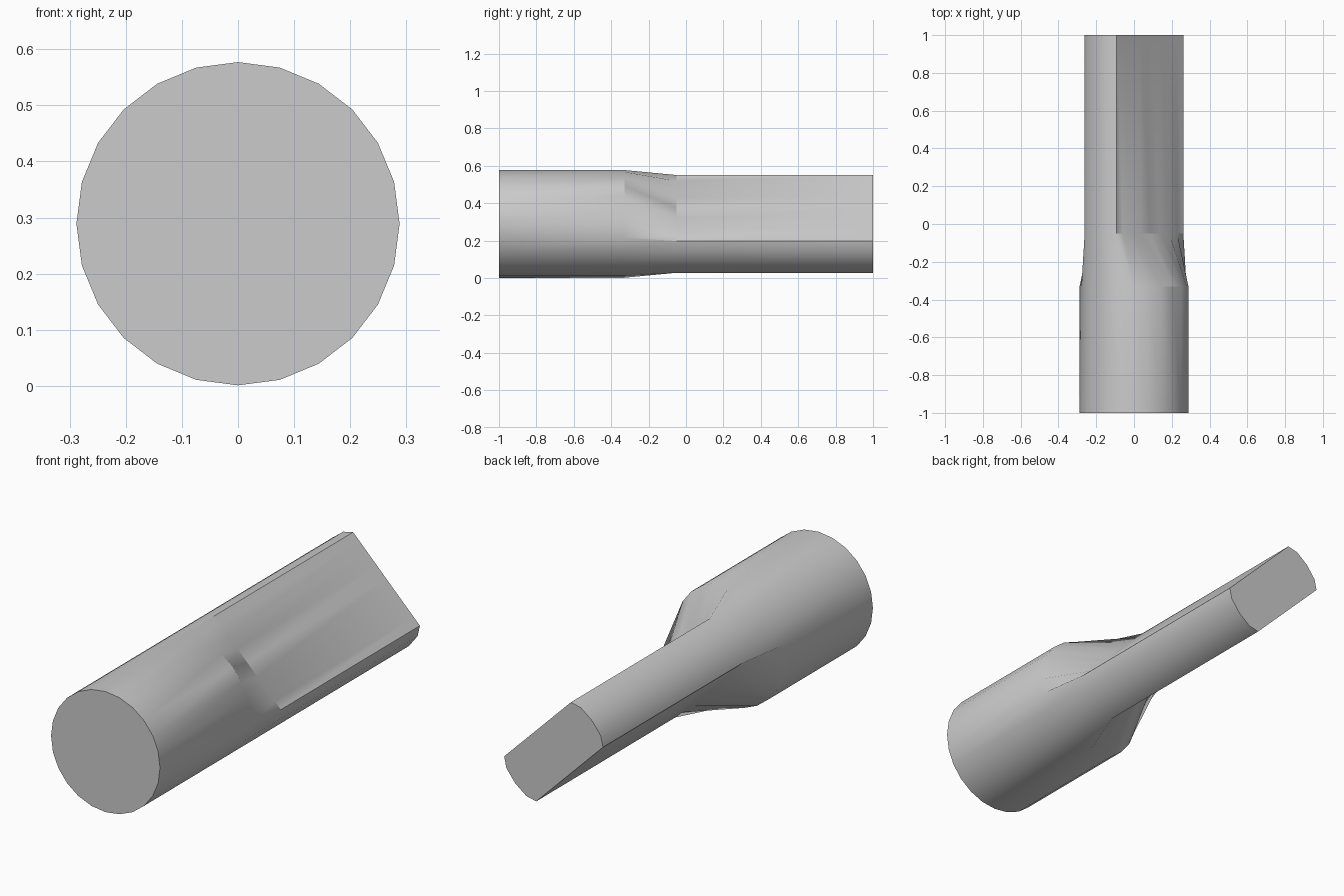
import bpy, bmesh
from math import cos, sin, pi, radians
from mathutils import Vector

if "Cube" in bpy.data.objects:
    bpy.data.objects.remove(bpy.data.objects["Cube"])

SIDES, R, CZ = 24, 0.288, 0.289
HALF_T = 0.12                                   # half thickness of the flat tang
N = Vector((1, 0, 1)).normalized()              # normal of the tilted flats


def ring(bm, y, flat):
    verts = []
    for i in range(SIDES):
        a = 2 * pi * i / SIDES
        p = Vector((R * cos(a), 0, R * sin(a)))
        if flat:                                # press points onto the two flats
            d = p.dot(N)
            p += N * (max(-HALF_T, min(HALF_T, d)) - d)
        verts.append(bm.verts.new((p.x, y, p.z + CZ)))
    return verts


# Round handle, tapered shoulder and flattened tang as one loft
bm = bmesh.new()
rings = [ring(bm, y, f) for y, f in
         ((-1, False), (-0.33, False), (-0.05, True), (1, True))]
for a, b in zip(rings, rings[1:]):
    for i in range(SIDES):
        j = (i + 1) % SIDES
        bm.faces.new((a[i], a[j], b[j], b[i]))
bm.faces.new(rings[0])
bm.faces.new(rings[-1])
bmesh.ops.recalc_face_normals(bm, faces=bm.faces)

mesh = bpy.data.meshes.new("flattened_rod")
bm.to_mesh(mesh)
bm.free()
rod = bpy.data.objects.new("flattened_rod", mesh)
bpy.context.collection.objects.link(rod)
bpy.context.view_layer.objects.active = rod
rod.select_set(True)
bpy.ops.object.shade_smooth_by_angle(angle=radians(30))
